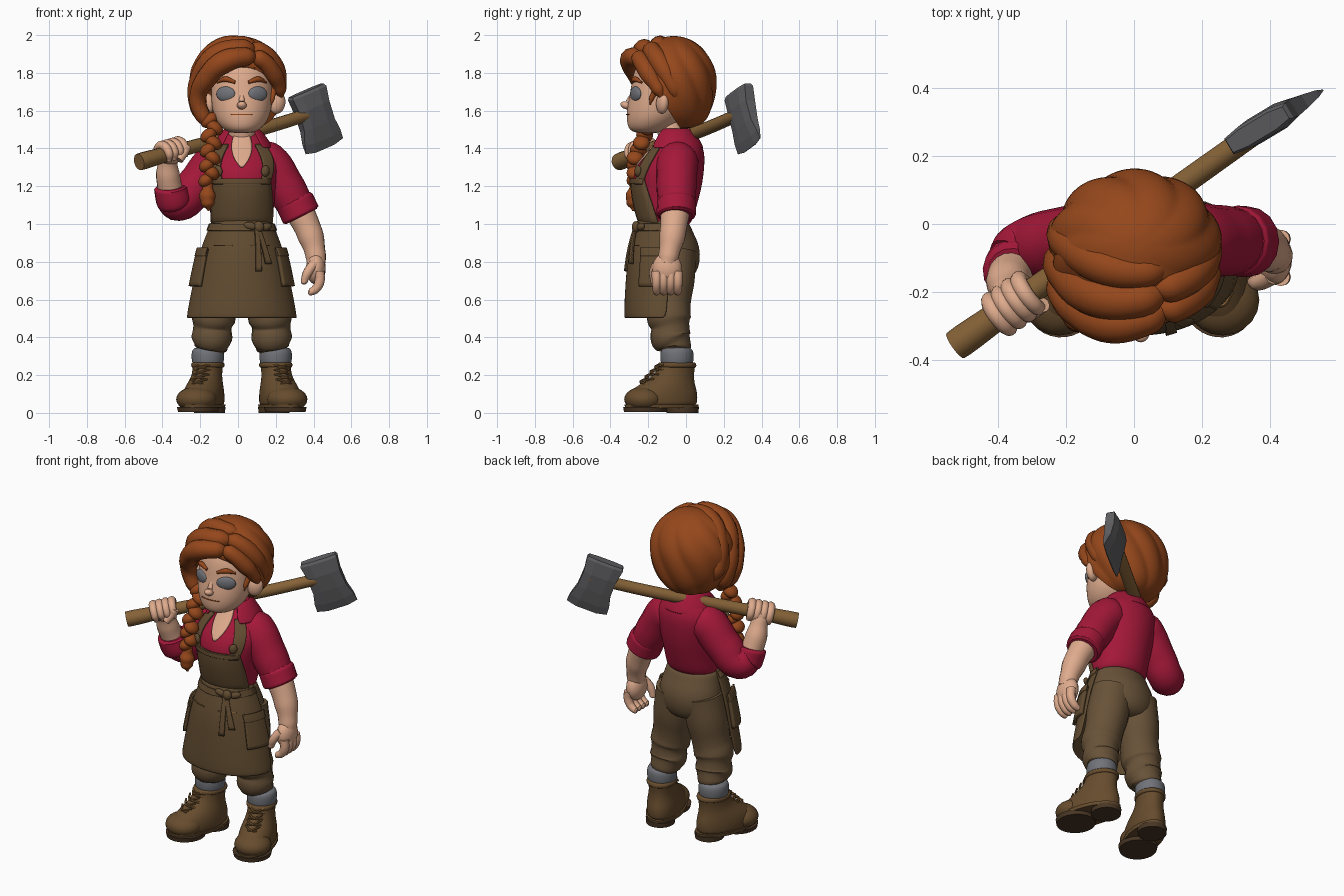
import bpy, bmesh, math
from math import sin, cos, pi, radians
from mathutils import Matrix, Vector, Euler

if "Cube" in bpy.data.objects:
    bpy.data.objects.remove(bpy.data.objects["Cube"])
MID = 0.02      # body's own centre line
made = []


def paint(name, *rgb):
    m = bpy.data.materials.new(name)
    m.use_nodes = True
    col = [(c / 255) ** 2.2 for c in rgb] + [1]
    m.diffuse_color = col
    m.node_tree.nodes["Principled BSDF"].inputs["Base Color"].default_value = col
    return m


HAIR = paint("copper hair", 148, 73, 33)
SKIN = paint("skin", 222, 170, 140)
RED = paint("red cloth", 163, 30, 60)
APRON = paint("apron brown", 98, 77, 52)
PANTS = paint("trouser brown", 104, 83, 59)
BOOT = paint("boot leather", 102, 77, 49)
SOLE = paint("dark sole", 74, 57, 41)
STEEL = paint("steel", 96, 96, 99)
WOOD = paint("wood", 132, 98, 58)
SOCK = paint("grey wool", 112, 114, 120)


def add(name, mesh, mat, subsurf=0, thick=0):
    ob = bpy.data.objects.new(name, mesh)
    bpy.context.scene.collection.objects.link(ob)
    mesh.materials.clear()
    mesh.materials.append(mat)
    if thick:
        s = ob.modifiers.new("thickness", 'SOLIDIFY')
        s.thickness, s.offset = thick, 0
    if subsurf:
        ob.modifiers.new("smooth", 'SUBSURF').levels = subsurf
        ob.modifiers["smooth"].render_levels = subsurf
    made.append(ob)
    return ob


def skin_grid(name, rows, mat, closed=False, **kw):
    """Surface through rows of points; closed rows get end caps."""
    bm = bmesh.new()
    vs = [[bm.verts.new(p) for p in row] for row in rows]
    n = len(rows[0])
    for a, b in zip(vs, vs[1:]):
        for i in range(n if closed else n - 1):
            j = (i + 1) % n
            bm.faces.new((a[i], a[j], b[j], b[i]))
    if closed:
        bm.faces.new(vs[0])
        bm.faces.new(vs[-1])
    bmesh.ops.recalc_face_normals(bm, faces=bm.faces)
    me = bpy.data.meshes.new(name)
    bm.to_mesh(me)
    bm.free()
    return add(name, me, mat, **kw)


def loft(name, rings, mat, arc=None, n=20, subsurf=2, matrix=Matrix(), cx=MID, **kw):
    """Rings are (z, centre y, half width, half depth); arc in degrees from the front."""
    a0, a1 = arc or (0, 360)
    steps = [radians(a0 + (a1 - a0) * i / n) for i in range(n if not arc else n + 1)]
    rows = [[matrix @ Vector((cx + rx * sin(a), cy - ry * cos(a), z)) for a in steps]
            for z, cy, rx, ry in rings]
    return skin_grid(name, rows, mat, closed=not arc, subsurf=subsurf, **kw)


def tube(name, pts, mat, sides=4):
    """Round limb through (x, y, z, radius) points."""
    cu = bpy.data.curves.new(name, 'CURVE')
    cu.dimensions, cu.bevel_depth, cu.bevel_resolution = '3D', 1, sides
    cu.use_fill_caps, cu.resolution_u = True, 6
    sp = cu.splines.new('BEZIER')
    sp.radius_interpolation = 'EASE'
    sp.bezier_points.add(len(pts) - 1)
    for bp, p in zip(sp.bezier_points, pts):
        bp.co, bp.radius = p[:3], p[3]
        bp.handle_left_type = bp.handle_right_type = 'AUTO'
    tmp = bpy.data.objects.new("tmp", cu)
    bpy.context.scene.collection.objects.link(tmp)
    me = bpy.data.meshes.new_from_object(tmp.evaluated_get(bpy.context.evaluated_depsgraph_get()))
    bpy.data.objects.remove(tmp)
    return add(name, me, mat)


def ball(name, loc, scale, mat, rot=(0, 0, 0)):
    bm = bmesh.new()
    mx = Matrix.LocRotScale(Vector(loc), Euler([radians(r) for r in rot]), Vector(scale))
    bmesh.ops.create_uvsphere(bm, u_segments=20, v_segments=12, radius=1, matrix=mx)
    me = bpy.data.meshes.new(name)
    bm.to_mesh(me)
    bm.free()
    return add(name, me, mat)


def twin(ob, name):
    """Mirrored copy on the other side of the body."""
    c = ob.copy()
    c.data, c.name = ob.data.copy(), name
    c.data.transform(Matrix.Translation((2 * MID, 0, 0)) @ Matrix.Diagonal((-1, 1, 1, 1)))
    c.data.flip_normals()
    bpy.context.scene.collection.objects.link(c)
    made.append(c)


def patch(name, target, low, high, z0, z1, mat, off=0.006, thick=0.009):
    """Cloth laid on a target between two angle spans (degrees) at two heights."""
    ev = target.evaluated_get(bpy.context.evaluated_depsgraph_get())
    rows, m = [], 10
    for i in range(m + 1):
        t, row = i / m, []
        for j in range(m + 1):
            s = j / m
            lo, hi = low[0] + (low[1] - low[0]) * s, high[0] + (high[1] - high[0]) * s
            a = radians(lo + (hi - lo) * t)
            d = Vector((sin(a), -cos(a), 0))
            axis = Vector((MID, -0.1, z0 + (z1 - z0) * t))
            hit, p, _, _ = ev.ray_cast(axis + d, -d)
            row.append(p + d * off if hit else axis + d * 0.1)
        rows.append(row)
    return skin_grid(name, rows, mat, thick=thick)


# Shirt, collar and neck
shirt = loft("shirt", [(.97, -.11, .155, .12), (1.03, -.105, .168, .145), (1.1, -.105, .172, .165),
                       (1.2, -.1, .188, .188), (1.3, -.088, .207, .188), (1.38, -.05, .198, .152),
                       (1.45, -.035, .125, .108), (1.49, -.045, .085, .08)], RED)
loft("neck", [(1.35, -.06, .07, .07), (1.45, -.07, .07, .07), (1.56, -.1, .075, .08)], SKIN)
patch("open_neckline", shirt, (-2, 2), (-56, 56), 1.3, 1.47, SKIN, off=.004)
loft("collar", [(1.505, -.06, .085, .08), (1.475, -.06, .115, .11), (1.4, -.065, .165, .158)],
     RED, arc=(40, 320), thick=.012)

# Trousers
loft("trouser_seat", [(1.02, -.1, .16, .12), (.97, -.1, .168, .13), (.9, -.085, .19, .155),
                      (.82, -.075, .2, .155), (.74, -.075, .17, .135), (.7, -.08, .1, .09)], PANTS)
leg = tube("left_trouser_leg", [(.11, -.065, .86, .118), (.13, -.075, .72, .122), (.155, -.088, .57, .112),
                                (.17, -.09, .5, .116), (.176, -.083, .45, .101), (.178, -.08, .4, .108),
                                (.184, -.06, .345, .088), (.187, -.06, .328, .072)], PANTS, 6)
twin(leg, "right_trouser_leg")

# Apron with bib, straps, belt and pockets
apron = loft("apron_skirt", [(1.02, -.115, .156, .14), (.97, -.115, .17, .15), (.86, -.11, .218, .19),
                             (.7, -.115, .25, .2), (.495, -.12, .292, .205)],
             APRON, arc=(-96, 96), thick=.012)
patch("apron_bib", shirt, (-75, 75), (-50, 50), .99, 1.24, APRON, off=.008, thick=.012)
patch("bib_hem", shirt, (-50, 50), (-49, 49), 1.215, 1.24, APRON, off=.016)
patch("belt", apron, (-88, 88), (-88, 88), .965, 1.0, APRON, off=.005)
for side, s in (("left", 1), ("right", -1)):
    patch(side + "_strap", shirt, (s * 31, s * 48), (s * 48, s * 74), 1.21, 1.42, APRON, off=.012, thick=.014)
    ball(side + "_strap_buckle", (MID + s * .125, -.255, 1.28), (.024, .016, .03), APRON, (0, s * 10, s * 30))
    patch(side + "_pocket", apron, (s * 56, s * 88), (s * 54, s * 86), .67, .87, APRON, off=.012, thick=.018)
    patch(side + "_pocket_flap", apron, (s * 54, s * 88), (s * 52, s * 88), .83, .875, APRON, off=.02)
    patch(side + "_front_stitching", apron, (s * 14, s * 44), (s * 14, s * 44), .884, .889, WOOD, thick=.004)
patch("belt_tail_long", apron, (18, 26), (21, 28), .75, .98, APRON, off=.018)
patch("belt_tail_short", apron, (32, 41), (25, 31), .79, .98, APRON, off=.018)
ball("belt_knot", (.11, -.265, .985), (.028, .022, .03), APRON)
ball("belt_loop_right", (.065, -.268, .99), (.036, .016, .02), APRON, (0, 12, 0))
ball("belt_loop_left", (.15, -.24, .985), (.032, .016, .02), APRON, (0, -12, 30))

# Boots and socks
turn = Matrix.Translation((.185, 0, 0)) @ Matrix.Rotation(radians(17), 4, 'Z')
parts = [
    loft("left_sock", [(.23, -.05, .07, .075), (.265, -.05, .085, .088), (.3, -.05, .088, .09),
                       (.33, -.05, .086, .088), (.35, -.05, .07, .07)], SOCK, matrix=turn, cx=0),
    loft("left_boot", [(.025, -.135, .098, .19), (.06, -.135, .104, .198), (.105, -.13, .102, .194),
                       (.145, -.108, .093, .158), (.185, -.075, .08, .118), (.23, -.055, .077, .1),
                       (.26, -.05, .082, .102), (.27, -.05, .075, .085)], BOOT, matrix=turn, cx=0),
    ball("left_toe_cap", turn @ Vector((.006, -.235, .072)), (.108, .104, .068), BOOT),
    loft("left_boot_collar", [(.235, -.05, .08, .1), (.247, -.05, .089, .107), (.264, -.05, .088, .104),
                              (.27, -.05, .075, .09)], BOOT, matrix=turn, cx=0),
    loft("left_heel", [(0, -.02, .082, .085), (.03, -.02, .084, .088)], SOLE,
         matrix=turn, cx=0, subsurf=0, n=24),
    loft("left_sole", [(.004, -.225, .106, .114), (.03, -.225, .112, .118)], SOLE,
         matrix=turn, cx=0, subsurf=0, n=32),
    loft("left_welt", [(.025, -.135, .104, .2), (.045, -.135, .107, .203)], BOOT,
         matrix=turn, cx=0, subsurf=0, n=32)]
for k in range(4):
    z, y = .15 + .026 * k, -.24 + .027 * k
    for s in (-1, 1):
        ends = [turn @ Vector(p) for p in ((-.042 * s, y + .022, z), (0, y - .01, z + .014),
                                           (.042 * s, y + .022, z + .028))]
        parts.append(tube(f"left_lace_{k}", [(*e, .006) for e in ends], WOOD, 1))
for p in parts:
    twin(p, p.name.replace("left", "right"))

# Left arm hanging down
tube("left_sleeve", [(.06, -.03, 1.37, .07), (.155, -.045, 1.325, .112), (.245, -.05, 1.2, .106),
                     (.32, -.05, 1.07, .096)], RED, 6)
tube("left_cuff", [(.295, -.05, 1.13, .095), (.302, -.05, 1.115, .104), (.332, -.052, 1.05, .104),
                   (.337, -.052, 1.04, .09)], RED, 6)
tube("left_forearm", [(.32, -.055, 1.08, .078), (.38, -.07, .95, .07), (.41, -.09, .84, .055),
                      (.415, -.1, .79, .05)], SKIN, 6)
ball("left_palm", (.412, -.1, .765), (.052, .078, .085), SKIN)
for k in range(4):
    y = -.155 + .037 * k
    tube(f"left_finger_{k}", [(.43, y, .75, .027), (.432, y, .695, .026), (.41, y, .655, .023),
                              (.38, y, .64, .019), (.37, y, .64, .008)], SKIN)
tube("left_thumb", [(.405, -.15, .79, .028), (.37, -.17, .745, .025), (.35, -.17, .69, .018),
                    (.35, -.17, .68, .008)], SKIN)

# Right arm folded up to the axe
tube("right_sleeve", [(-.02, -.03, 1.37, .07), (-.115, -.045, 1.325, .112), (-.225, -.06, 1.2, .106),
                      (-.315, -.085, 1.115, .1), (-.355, -.12, 1.15, .088)], RED, 6)
tube("right_cuff", [(-.335, -.11, 1.11, .08), (-.34, -.12, 1.125, .094), (-.355, -.14, 1.19, .09),
                    (-.356, -.143, 1.2, .075)], RED, 6)
tube("right_forearm", [(-.345, -.12, 1.12, .066), (-.37, -.165, 1.25, .064), (-.372, -.2, 1.34, .05),
                       (-.37, -.22, 1.39, .045)], SKIN, 6)

# Axe on the shoulder
butt, eye = Vector((-.5, -.34, 1.335)), Vector((.4, .3, 1.59))
along = (eye - butt).normalized()
down = (along * along.z - Vector((0, 0, 1))).normalized()
across = along.cross(down)
shaft = [butt - along * .03, butt, butt.lerp(eye, .3), butt.lerp(eye, .68) + down * .008, eye + along * .05]
tube("axe_handle", [(*p, r) for p, r in zip(shaft, (.045, .046, .036, .035, .034))], WOOD, 5)
cant = Vector((.8, .48, .35)).normalized()
drop = (cant * cant.z - Vector((0, 0, 1))).normalized()
flat = cant.cross(drop)
rows = []
for d, half, t in ((-.125, .103, .028), (-.11, .11, .036), (-.03, .098, .04), (.07, .1, .03),
                   (.14, .118, .016), (.19, .122, .002)):
    rows.append([eye + drop * (d + (.014 if abs(h) < 1 and d > .1 else 0)) + cant * half * h + flat * t * w
                 for h, w in ((-1, .75), (-.5, 1), (.5, 1), (1, .7), (1, -.7), (.5, -1), (-.5, -1), (-1, -.75))])
skin_grid("axe_head", rows, STEEL, closed=True)

# Right hand gripping the handle
grip = butt + along * .19
ball("right_palm", grip + across * .012 + Vector((0, 0, -.005)), (.07, .064, .058), SKIN, (0, -12, 35))
for k in range(4):
    c = grip + along * (.036 * k - .055)
    arc = [c + (across * cos(a) - down * sin(a)) * .052 for a in (radians(q) for q in range(-40, 221, 52))]
    tube(f"right_finger_{k}", [(*p, r) for p, r in zip(arc, (.02, .024, .025, .024, .022, .012))], SKIN)
tube("right_thumb", [(*(grip + along * a - down * b - across * .05), .023)
                     for a, b in ((.0, -.04), (.04, -.01), (.07, .02))], SKIN)

# Head and face
head = loft("head", [(1.48, -.2, .055, .065), (1.5, -.2, .1, .106), (1.55, -.172, .143, .145),
                     (1.62, -.15, .162, .165), (1.7, -.14, .165, .155), (1.8, -.13, .165, .155),
                     (1.9, -.12, .11, .11)], SKIN)
ball("nose", (MID, -.318, 1.628), (.026, .03, .02), SKIN, (-20, 0, 0))
tube("nose_bridge", [(MID, -.275, 1.7, .012), (MID, -.304, 1.645, .016)], SKIN)
patch("mouth", head, (-14, 14), (-17, 17), 1.577, 1.582, HAIR, off=.002, thick=.004)
for side, s in (("left", 1), ("right", -1)):
    ball(side + "_eye", (MID + s * .085, -.267, 1.688), (.056, .018, .04), SOCK, (0, 0, s * 26))
    tube(side + "_eyebrow", [(MID + s * .035, -.286, 1.75, .009), (MID + s * .085, -.27, 1.766, .015),
                             (MID + s * .13, -.235, 1.75, .006)], HAIR)
    ball(side + "_ear", (MID + s * .188, -.125, 1.64), (.045, .03, .058), SKIN, (0, s * 14, s * 25))

# Hair: grooved swept-back mass, open at the face
rows = []
for i in range(1, 40):
    lat = -pi / 2 + pi * i / 40
    u, h = sin(lat), cos(lat)
    h = h ** .5 if u < 0 else h
    row = []
    for j in range(120):
        a = 2 * pi * j / 120
        g = 1.005 + .07 * (abs(sin(4.5 * a + 2.6 * u)) - .7) * h
        z = 1.755 + (.24 if u > 0 else .25) * u
        limit = -.13 - .19 * min(max((z - 1.69) / .2, 0), 1) + .65 * max(1.66 - z, 0)
        narrow = 1 - .16 * max(-u, 0) ** 2
        row.append((.003 + .25 * h * g * narrow * sin(a), max(-.065 - .222 * h * g * cos(a), limit), z))
    rows.append(row)
skin_grid("hair_mass", rows, HAIR, closed=True)
tube("front_lock", [(.11, -.23, 1.88, .01), (.04, -.275, 1.885, .05), (-.07, -.29, 1.86, .06),
                    (-.16, -.25, 1.78, .055), (-.212, -.19, 1.67, .046), (-.19, -.18, 1.58, .042),
                    (-.15, -.18, 1.53, .03)], HAIR)
tube("upper_lock", [(.12, -.17, 1.91, .01), (.02, -.22, 1.925, .055), (-.11, -.21, 1.885, .065),
                    (-.2, -.14, 1.76, .058), (-.205, -.1, 1.62, .05), (-.15, -.12, 1.53, .03)], HAIR)
tube("crown_lock", [(.13, -.1, 1.92, .01), (.03, -.14, 1.945, .05), (-.09, -.12, 1.925, .06),
                    (-.185, -.06, 1.83, .055), (-.21, -.02, 1.71, .045), (-.18, .01, 1.6, .01)], HAIR)
tube("left_lock", [(.05, -.255, 1.89, .01), (.115, -.245, 1.875, .045), (.185, -.2, 1.8, .048),
                   (.22, -.15, 1.72, .036), (.225, -.12, 1.66, .012)], HAIR)
tube("left_crown_lock", [(.03, -.19, 1.93, .015), (.11, -.18, 1.915, .05), (.185, -.13, 1.84, .055),
                         (.213, -.07, 1.73, .045), (.19, -.02, 1.62, .01)], HAIR)
tube("sideburn", [(.19, -.15, 1.72, .02), (.182, -.18, 1.67, .014), (.178, -.19, 1.63, .003)], HAIR)

# Braid over the right shoulder
for k in range(9):
    t, s = k / 8, 1 if k % 2 else -1
    ball(f"braid_{k}", (-.136 - .02 * t + s * .015, -.185 - .085 * min(1, 1.6 * t), 1.55 - .32 * t),
         (.051 - .01 * t, .045, .034), HAIR, (0, s * 38, 0))
tube("braid_tail", [(-.16, -.265, 1.225, .024), (-.16, -.27, 1.195, .028), (-.162, -.275, 1.15, .044),
                    (-.16, -.28, 1.11, .036), (-.155, -.28, 1.07, .006)], HAIR)

# Shading
for ob in bpy.context.selected_objects:
    ob.select_set(False)
for ob in made:
    if ob.name != "axe_head":
        ob.select_set(True)
        bpy.context.view_layer.objects.active = ob
bpy.ops.object.shade_smooth_by_angle(angle=radians(55))
